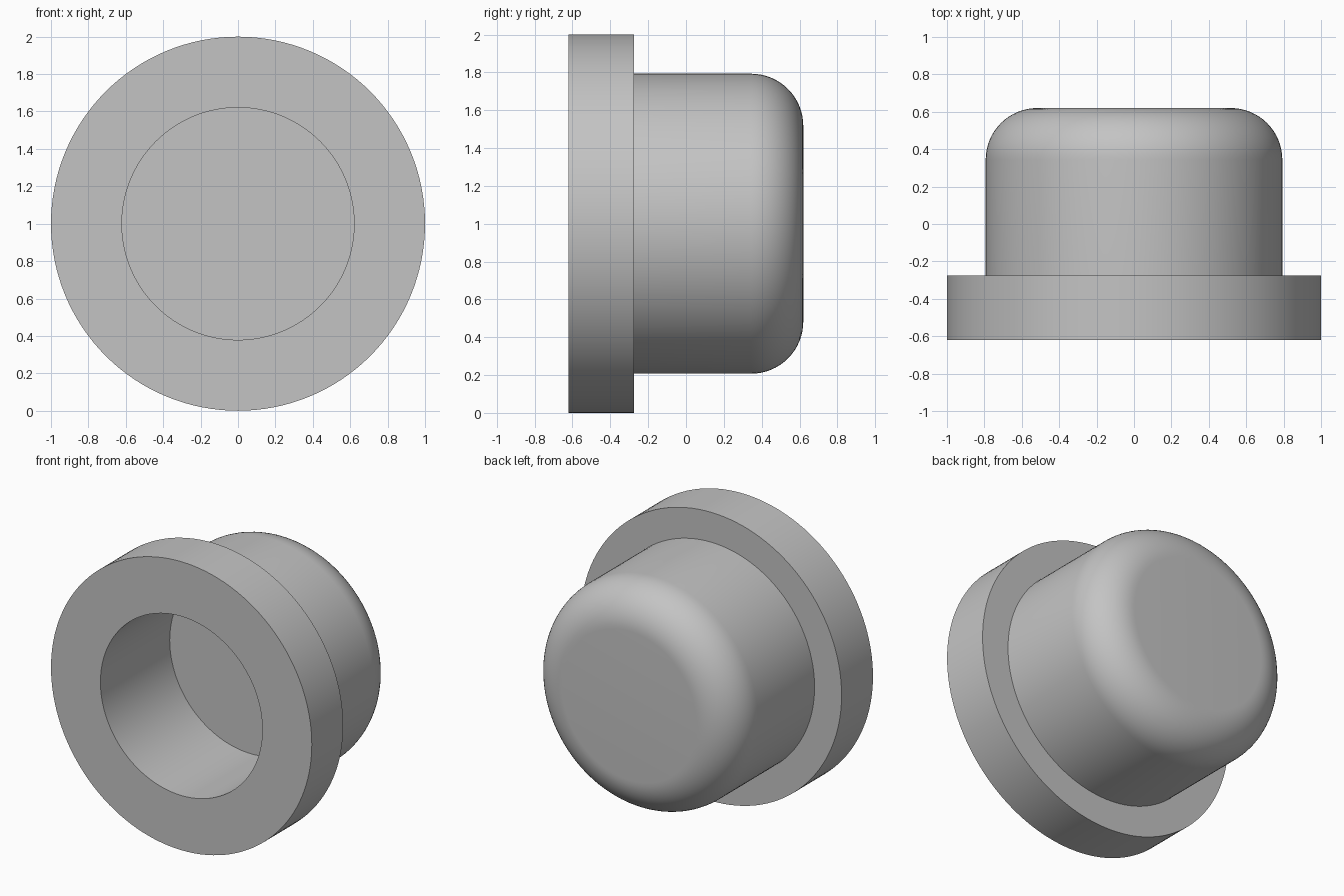
import bpy
import bmesh
from math import sin, cos, pi, radians
from mathutils import Matrix, Vector

cube = bpy.data.objects.get("Cube")
if cube:
    bpy.data.objects.remove(cube, do_unlink=True)

# Main dimensions
HALF = 0.62
FLANGE_BACK = -0.276
BODY_R, BORE_R, FILLET = 0.793, 0.621, 0.276
BORE_END = 0.139
SEGMENTS = 128

grey = bpy.data.materials.new("plain_grey")
grey.use_nodes = True
colour = (0.55, 0.55, 0.55, 1)
grey.diffuse_color = colour
grey.node_tree.nodes["Principled BSDF"].inputs["Base Color"].default_value = colour

# Half section as (radius, y): blind bore, flange, body, rounded closed end
profile = [(0, BORE_END), (BORE_R, BORE_END), (BORE_R, -HALF), (1, -HALF),
           (1, FLANGE_BACK), (BODY_R, FLANGE_BACK)]
STEPS = 16
for i in range(STEPS + 1):
    a = pi / 2 * i / STEPS
    profile.append((BODY_R - FILLET + FILLET * cos(a), HALF - FILLET + FILLET * sin(a)))
profile.append((0, HALF))

# Revolve the section around the front-to-back axis
bm = bmesh.new()
verts = [bm.verts.new((r, y, 0)) for r, y in profile]
edges = [bm.edges.new(pair) for pair in zip(verts, verts[1:])]
bmesh.ops.spin(bm, geom=verts + edges, cent=(0, 0, 0), axis=(0, 1, 0),
               angle=2 * pi, steps=SEGMENTS)
bmesh.ops.remove_doubles(bm, verts=bm.verts, dist=0.0001)
bmesh.ops.recalc_face_normals(bm, faces=bm.faces)
bmesh.ops.transform(bm, matrix=Matrix.Translation(Vector((0, 0, 1))), verts=bm.verts)

mesh = bpy.data.meshes.new("flanged_cap")
bm.to_mesh(mesh)
bm.free()
mesh.materials.append(grey)
cap = bpy.data.objects.new("flanged_cap", mesh)
bpy.context.collection.objects.link(cap)

# Smooth curved walls, crisp rims
bpy.ops.object.select_all(action="DESELECT")
cap.select_set(True)
bpy.context.view_layer.objects.active = cap
bpy.ops.object.shade_smooth_by_angle(angle=radians(30))
